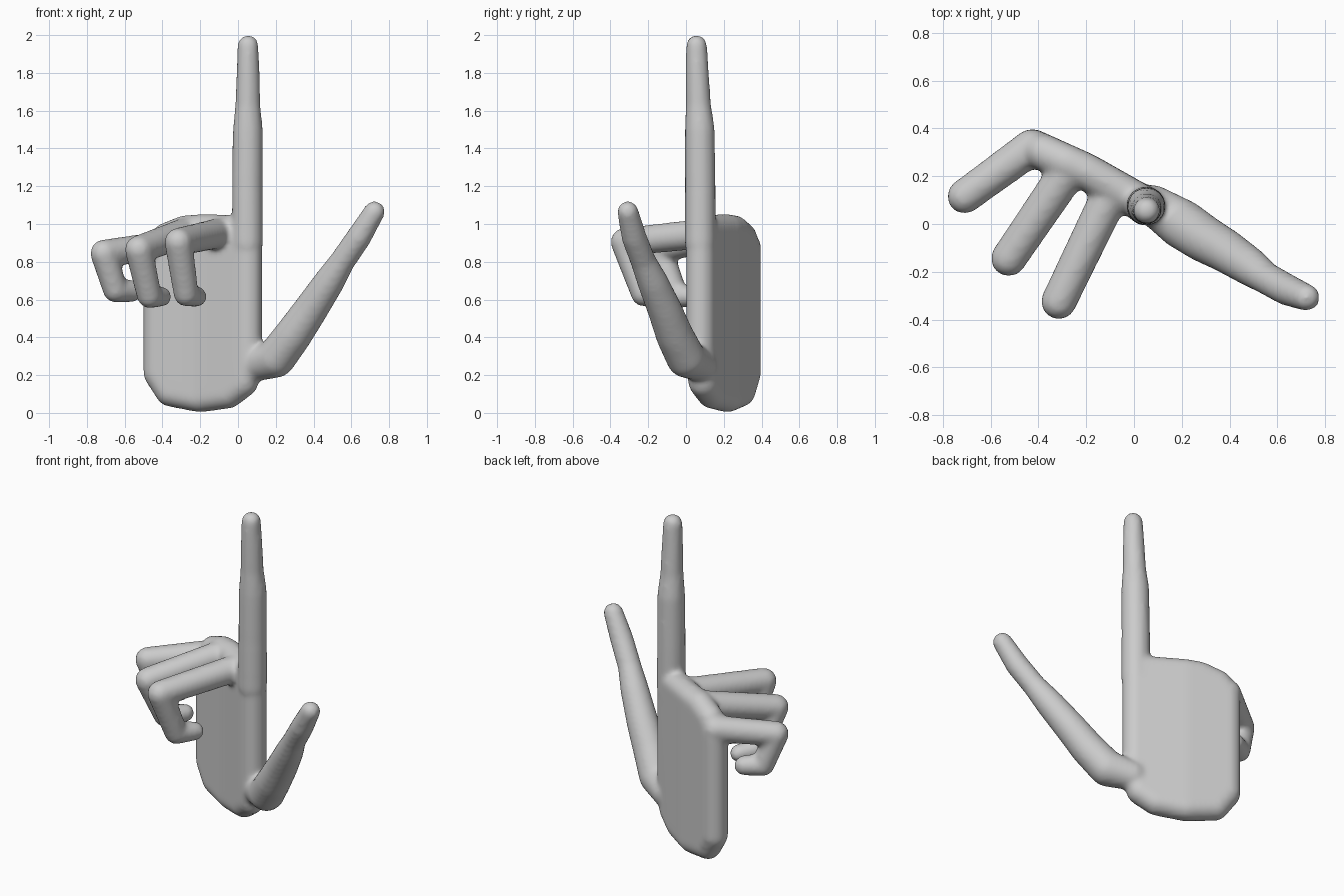
import bpy
import bmesh
from mathutils import Matrix, Vector

cube = bpy.data.objects.get("Cube")
if cube:
    bpy.data.objects.remove(cube)

skin = bpy.data.materials.new("plain grey")
skin.use_nodes = True
grey = (0.6, 0.6, 0.6, 1)
skin.diffuse_color = grey
skin.node_tree.nodes["Principled BSDF"].inputs["Base Color"].default_value = grey

body = bmesh.new()


def add_hull(balls):
    """Wrap a convex skin around balls given as (x, y, z, radius)."""
    part = bmesh.new()
    for x, y, z, r in balls:
        bmesh.ops.create_icosphere(part, subdivisions=3, radius=r,
                                   matrix=Matrix.Translation(Vector((x, y, z))))
    result = bmesh.ops.convex_hull(part, input=part.verts)
    loose = {v for v in result["geom_interior"] if isinstance(v, bmesh.types.BMVert)}
    bmesh.ops.delete(part, geom=list(loose), context="VERTS")
    mesh = bpy.data.meshes.new("part")
    part.to_mesh(mesh)
    part.free()
    body.from_mesh(mesh)
    bpy.data.meshes.remove(mesh)


def add_finger(joints):
    """Chain tapered capsules along the joints."""
    for pair in zip(joints, joints[1:]):
        add_hull(pair)


# Palm: two flat slabs meeting at a slight angle along the middle
def palm_ball(x, z):
    bend = 0.2 + 0.015 * (1 - abs(x + 0.19) / 0.245)
    return (x, bend - 0.51 * (x + 0.19), z, 0.077)


middle = [(-0.2, 0.079), (-0.2, 0.975)]
outer = [(-0.425, 0.21), (-0.36, 0.11), (-0.425, 0.86), (-0.38, 0.93), (-0.28, 0.97)]
inner = [(-0.05, 0.1), (0.03, 0.16), (0.052, 0.24), (0.052, 0.97)]
for side in (outer, inner):
    add_hull([palm_ball(x, z) for x, z in middle + side])

# Index finger, pointing straight up
add_finger([(0.05, 0.075, 0.9, 0.083), (0.05, 0.075, 1.2, 0.082),
            (0.052, 0.073, 1.5, 0.08), (0.052, 0.066, 1.63, 0.067),
            (0.053, 0.06, 1.8, 0.062), (0.053, 0.056, 1.945, 0.056)])

# Thumb, reaching out and forward
add_finger([(0.08, 0.08, 0.25, 0.085), (0.2, 0.0, 0.29, 0.105),
            (0.29, -0.06, 0.41, 0.1), (0.38, -0.11, 0.54, 0.092),
            (0.48, -0.175, 0.69, 0.082), (0.55, -0.225, 0.8, 0.068),
            (0.64, -0.275, 0.93, 0.067), (0.722, -0.308, 1.065, 0.057)])

# Curled middle, ring and little fingers
add_finger([(-0.11, 0.1, 0.95, 0.08), (-0.315, -0.325, 0.905, 0.075),
            (-0.275, -0.225, 0.63, 0.067), (-0.22, -0.12, 0.615, 0.055)])
add_finger([(-0.29, 0.2, 0.95, 0.08), (-0.525, -0.145, 0.865, 0.075),
            (-0.47, -0.055, 0.62, 0.066), (-0.405, 0.05, 0.615, 0.053)])
add_finger([(-0.43, 0.32, 0.88, 0.078), (-0.71, 0.115, 0.845, 0.073),
            (-0.65, 0.16, 0.65, 0.066), (-0.56, 0.22, 0.645, 0.058)])

# Fuse everything into one soft skin
mesh = bpy.data.meshes.new("hand")
body.to_mesh(mesh)
body.free()
hand = bpy.data.objects.new("hand", mesh)
bpy.context.collection.objects.link(hand)
mesh.materials.append(skin)
remesh = hand.modifiers.new("fuse", "REMESH")
remesh.mode = "VOXEL"
remesh.voxel_size = 0.014
remesh.use_smooth_shade = True
smooth = hand.modifiers.new("soften", "SMOOTH")
smooth.factor = 0.5
smooth.iterations = 10
